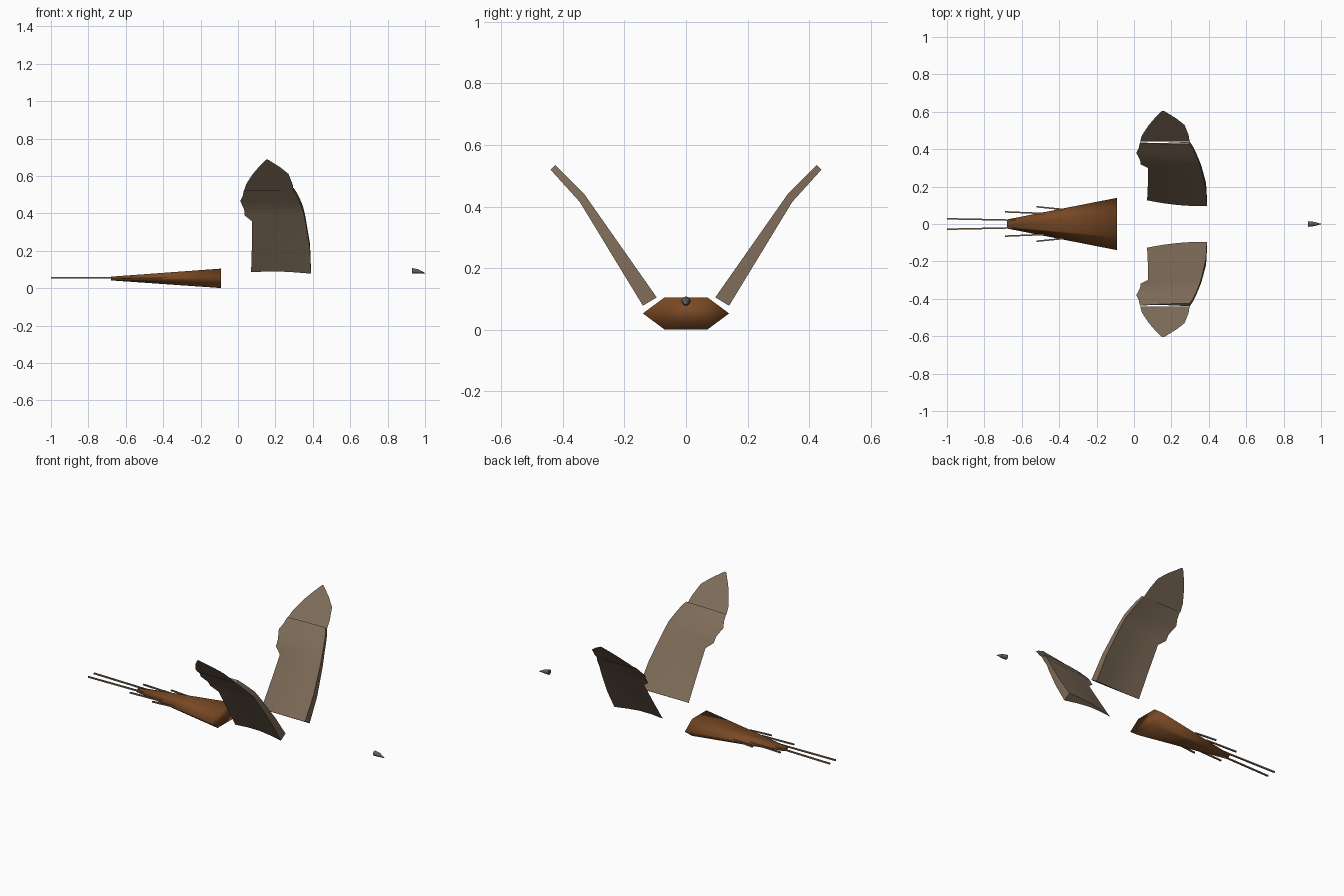
import bpy, bmesh, math
from mathutils import Vector

cube = bpy.data.objects.get("Cube")
if cube:
    bpy.data.objects.remove(cube, do_unlink=True)


def material(name, rgb):
    m = bpy.data.materials.new(name)
    m.use_nodes = True
    m.diffuse_color = (*rgb, 1)
    m.node_tree.nodes["Principled BSDF"].inputs["Base Color"].default_value = (*rgb, 1)
    return m


feather = material("feather grey brown", (0.21, 0.15, 0.10))
rust = material("tail rust brown", (0.19, 0.067, 0.018))
horn = material("beak grey", (0.13, 0.12, 0.11))


def finish(name, bm, mat, angle=30, recalc=True):
    bmesh.ops.remove_doubles(bm, verts=bm.verts, dist=0.0003)
    if recalc:
        bmesh.ops.recalc_face_normals(bm, faces=bm.faces)
    me = bpy.data.meshes.new(name)
    bm.to_mesh(me)
    bm.free()
    me.materials.append(mat)
    ob = bpy.data.objects.new(name, me)
    bpy.context.collection.objects.link(ob)
    bpy.ops.object.select_all(action='DESELECT')
    ob.select_set(True)
    bpy.context.view_layer.objects.active = ob
    bpy.ops.object.shade_smooth_by_angle(angle=math.radians(angle))
    return ob


def loft(name, rings, mat, angle=30):
    """Skin a list of equal rings and cap both ends."""
    bm = bmesh.new()
    rows = [[bm.verts.new(p) for p in ring] for ring in rings]
    n = len(rows[0])
    for a, b in zip(rows, rows[1:]):
        for i in range(n):
            j = (i + 1) % n
            bm.faces.new((a[i], a[j], b[j], b[i]))
    bm.faces.new(rows[0])
    bm.faces.new(rows[-1])
    return finish(name, bm, mat, angle)


# Tail: tapered six-sided wedge
def tail_ring(x, w, h, z):
    return [(x, w * c, z + h * s) for c, s in
            ((1, 0), (.5, 1), (-.5, 1), (-1, 0), (-.5, -1), (.5, -1))]


loft("tail", [tail_ring(-0.09, .14, .052, .053), tail_ring(-0.68, .024, .01, .052)], rust, 180)

# Tail feathers: thin rods, mirrored
for label, x0, y0, x1, y1 in (("long", -1, .028, -.62, .02),
                              ("middle", -.69, .065, -.48, .056),
                              ("short", -.52, .092, -.38, .078)):
    for side, s in (("left", -1), ("right", 1)):
        rings = [[(x, s * y + dy, .057 + dz) for dy, dz in
                  ((-.004, -.004), (.004, -.004), (.004, .004), (-.004, .004))]
                 for x, y in ((x0, y0), (x1, y1))]
        loft(f"{label}_tail_feather_{side}", rings, feather)

# Beak: small drooping cone
loft("beak", [[(x, r * math.cos(a), z + r * math.sin(a))
               for a in (i * math.tau / 12 for i in range(12))]
              for x, r, z in ((.93, .015, .093), (.965, .011, .09), (1, .001, .081))], horn, 50)

# Wing: thick leading edge, sharp trailing edge, flat feathered tip
PATH = ((.14, .078, -.045, .027), (.345, .415, -.015, .025),
        (.44, .52, -.015, .015), (.605, .688, 0, 0))
STATIONS = ((.14, .07, .39), (.22, .074, .385), (.305, .076, .362), (.325, .035, .355),
            (.345, .033, .347), (.385, .012, .33), (.41, .025, .318), (.44, .032, .298),
            (.475, .043, .292), (.53, .08, .27), (.565, .11, .225), (.605, .15, .16))
LOWER = (.3, .42, .42, .25, 0)
UPPER = (.3, .62, .85, .97, 1)


def section(y, xt, xl, fractions, flat=False):
    for a, b in zip(PATH, PATH[1:]):
        if y <= b[0]:
            k = (y - a[0]) / (b[0] - a[0])
            _, z, ty, tz = [p + (q - p) * k for p, q in zip(a, b)]
            break
    if flat:
        ty = tz = 0
    return [Vector((xt + (xl - xt) * i / 4, y + f * ty, z + f * tz))
            for i, f in enumerate(fractions)]


def strip(bm, a, b):
    for i in range(len(a) - 1):
        quad = [a[i], a[i + 1], b[i + 1], b[i]]
        if len({tuple(round(c, 5) for c in v) for v in quad}) == 4:
            bm.faces.new([bm.verts.new(v) for v in quad])
        else:
            pts = []
            for v in quad:
                if all((v - p).length > 1e-5 for p in pts):
                    pts.append(v)
            if len(pts) == 3:
                bm.faces.new([bm.verts.new(v) for v in pts])


def wing(side, sign):
    bm = bmesh.new()
    thick = [s for s in STATIONS if s[0] <= .44]
    low = [section(*s, LOWER) for s in thick]
    up = [section(*s, UPPER) for s in thick]
    for rows in (low, up):
        for a, b in zip(rows, rows[1:]):
            strip(bm, a, b)
    strip(bm, [r[-1] for r in low], [r[-1] for r in up])
    strip(bm, low[0], up[0])
    strip(bm, low[-1], up[-1])
    bmesh.ops.scale(bm, vec=(1, sign, 1), verts=bm.verts)
    finish(f"wing_{side}", bm, feather, 35)
    # flat tip sheet
    bm = bmesh.new()
    sheet = [section(*s, LOWER, True) for s in STATIONS if s[0] >= .44]
    for a, b in zip(sheet, sheet[1:]):
        strip(bm, a, b)
    bmesh.ops.scale(bm, vec=(1, sign, 1), verts=bm.verts)
    finish(f"wing_tip_{side}", bm, feather, 35)


wing("left", 1)
wing("right", -1)
